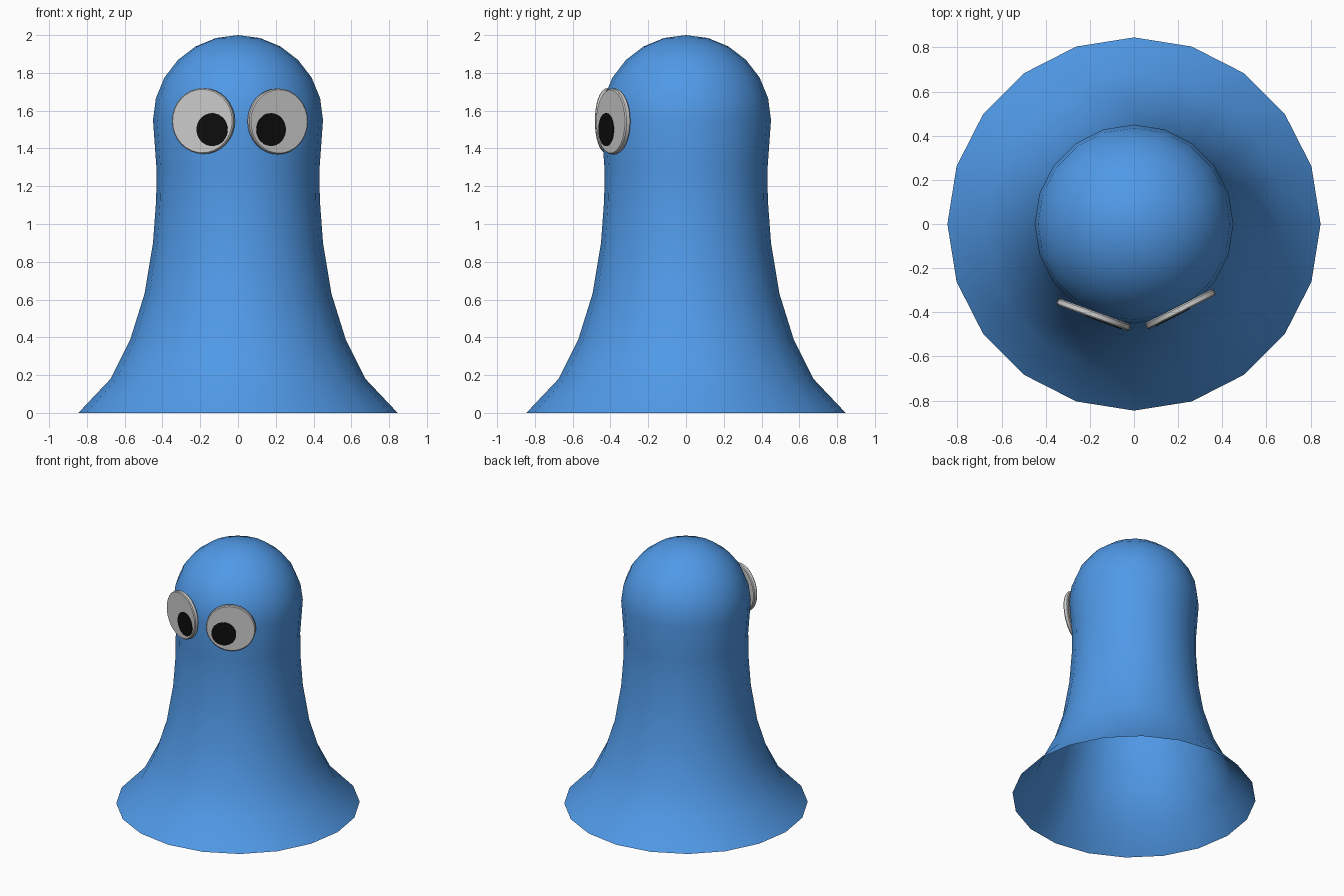
import bpy, bmesh
from math import sin, cos, radians
from mathutils import Vector, Matrix

if "Cube" in bpy.data.objects:
    bpy.data.objects.remove(bpy.data.objects["Cube"])


def material(name, color):
    m = bpy.data.materials.new(name)
    m.diffuse_color = color
    m.use_nodes = True
    m.node_tree.nodes["Principled BSDF"].inputs["Base Color"].default_value = m.diffuse_color
    return m


def finish(bm, name, mat=None, angle=40):
    me = bpy.data.meshes.new(name)
    bm.to_mesh(me)
    bm.free()
    ob = bpy.data.objects.new(name, me)
    bpy.context.collection.objects.link(ob)
    if mat:
        me.materials.append(mat)
    bpy.ops.object.select_all(action='DESELECT')
    ob.select_set(True)
    bpy.context.view_layer.objects.active = ob
    bpy.ops.object.shade_smooth_by_angle(angle=radians(angle))
    return ob


def disc(name, center, normal, radius, depth, mat=None, bevel=0.0):
    # thin round plate whose axis follows the normal
    bm = bmesh.new()
    rot = normal.to_track_quat('Z', 'Y').to_matrix().to_4x4()
    bmesh.ops.create_cone(bm, cap_ends=True, segments=32, radius1=radius,
                          radius2=radius, depth=depth,
                          matrix=Matrix.Translation(center) @ rot)
    if bevel:
        rims = [e for e in bm.edges if any(len(f.verts) > 4 for f in e.link_faces)]
        bmesh.ops.bevel(bm, geom=rims, offset=bevel, segments=1,
                        affect='EDGES', profile=0.5)
    return finish(bm, name, mat)


blue = material("blue", (0.08, 0.32, 0.8, 1))
black = material("black", (0.004, 0.004, 0.004, 1))

# body: open flared skirt, narrow neck and half-sphere head, 20 sides
SIDES = 20
profile = [(0.845, 0), (0.675, 0.18), (0.57, 0.39), (0.495, 0.63),
           (0.45, 0.9), (0.433, 1.13), (0.432, 1.3)]
profile += [(0.45 * cos(radians(a)), 1.55 + 0.45 * sin(radians(a)))
            for a in range(0, 90, 15)]
bm = bmesh.new()
rings = [[bm.verts.new((r * cos(radians(360 / SIDES * i)),
                        r * sin(radians(360 / SIDES * i)), z))
          for i in range(SIDES)] for r, z in profile]
for low, high in zip(rings, rings[1:]):
    for i in range(SIDES):
        j = (i + 1) % SIDES
        bm.faces.new((low[i], low[j], high[j], high[i]))
tip = bm.verts.new((0, 0, 2))
for i in range(SIDES):
    bm.faces.new((rings[-1][i], rings[-1][(i + 1) % SIDES], tip))
finish(bm, "body", blue, 60)

# eyes: flat plates with pupils looking down and inward
for side, center, turn, px in (("left", (-0.183, -0.41, 1.545), -20, -0.137),
                               ("right", (0.21, -0.385, 1.543), 27, 0.175)):
    a = radians(turn)
    normal = Vector((sin(a), -cos(a), 0))
    across = Vector((cos(a), sin(a), 0))
    c = Vector(center)
    disc(side + "_eye", c, normal, 0.174, 0.032, bevel=0.006)
    face = c + normal * 0.017
    p = face + across * ((px - face.x) / cos(a))
    p.z = 1.5
    disc(side + "_pupil", p, normal, 0.087, 0.006, black)
